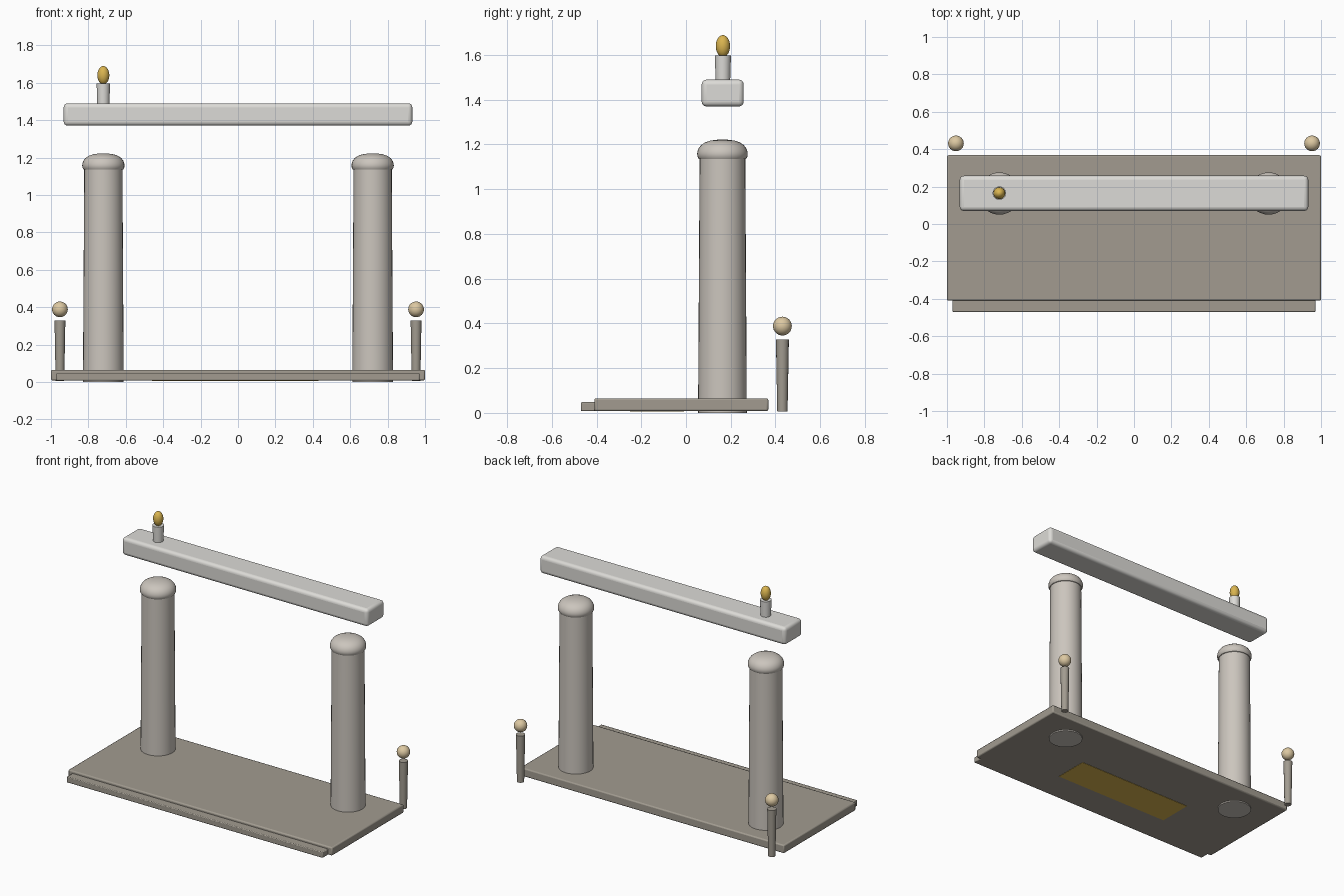
import bpy, math

if "Cube" in bpy.data.objects:
    bpy.data.objects.remove(bpy.data.objects["Cube"])


def material(name, rgb):
    m = bpy.data.materials.new(name)
    m.diffuse_color = (*rgb, 1)
    m.use_nodes = True
    m.node_tree.nodes["Principled BSDF"].inputs["Base Color"].default_value = m.diffuse_color
    return m


PALE = material("pale_stone", (0.72, 0.71, 0.68))
WARM = material("warm_stone", (0.60, 0.56, 0.51))
DARK = material("dark_stone", (0.36, 0.33, 0.28))
GOLD = material("gold", (0.70, 0.46, 0.08))
SAND = material("sand", (0.72, 0.58, 0.36))


def finish(obj, name, mat):
    obj.name = name
    obj.data.materials.append(mat)
    bpy.ops.object.shade_smooth_by_angle(angle=math.radians(35))
    return obj


def box(name, lo, hi, bevel, mat, segments=3):
    bpy.ops.mesh.primitive_cube_add(
        size=1, location=[(a + b) / 2 for a, b in zip(lo, hi)])
    o = bpy.context.object
    o.scale = [b - a for a, b in zip(lo, hi)]
    bpy.ops.object.transform_apply(location=False, rotation=False)
    if bevel:
        b = o.modifiers.new("bevel", "BEVEL")
        b.width, b.segments = bevel, segments
    return finish(o, name, mat)


def tapered(name, x, y, z0, z1, r0, r1, mat, sides=32):
    bpy.ops.mesh.primitive_cone_add(vertices=sides, radius1=r0, radius2=r1,
                                    depth=z1 - z0, location=(x, y, (z0 + z1) / 2))
    return finish(bpy.context.object, name, mat)


def ellipsoid(name, x, y, z, r, rz, mat):
    bpy.ops.mesh.primitive_uv_sphere_add(segments=24, ring_count=16, radius=1,
                                         location=(x, y, z))
    o = bpy.context.object
    o.scale = (r, r, rz)
    bpy.ops.object.transform_apply(location=False, rotation=False)
    return finish(o, name, mat)


def lathe(name, x, y, profile, mat, sides=32):
    verts, faces, n = [], [], len(profile)
    for i in range(sides):
        a = 2 * math.pi * i / sides
        verts += [(r * math.cos(a), r * math.sin(a), z) for r, z in profile]
    for i in range(sides):
        j = (i + 1) % sides
        faces += [(i * n + k, j * n + k, j * n + k + 1, i * n + k + 1)
                  for k in range(n - 1)]
    faces.append([i * n for i in reversed(range(sides))])
    faces.append([i * n + n - 1 for i in range(sides)])
    me = bpy.data.meshes.new(name)
    me.from_pydata(verts, [], faces)
    o = bpy.data.objects.new(name, me)
    bpy.context.collection.objects.link(o)
    bpy.ops.object.select_all(action='DESELECT')
    o.select_set(True)
    bpy.context.view_layer.objects.active = o
    o.location = (x, y, 0)
    return finish(o, name, mat)


# Floor slab, front step and the inlay just showing underneath
box("floor_slab", (-1, -0.41, 0.008), (1, 0.368, 0.065), 0.008, DARK, 2)
box("front_step", (-0.97, -0.47, 0.008), (0.97, -0.38, 0.048), 0.005, DARK, 2)
box("floor_inlay", (-0.46, -0.25, 0.006), (0.43, -0.01, 0.05), 0, GOLD)

# Column cap: rounded rim under a low dome
cap = [(0.095, 1.132), (0.106, 1.136), (0.112, 1.146), (0.113, 1.158),
       (0.112, 1.168), (0.107, 1.182), (0.096, 1.197), (0.078, 1.209),
       (0.055, 1.217), (0.028, 1.221), (0.004, 1.222)]

for side, s in (("left", -1), ("right", 1)):
    tapered(f"{side}_column", s * 0.72, 0.163, 0, 1.15, 0.109, 0.102, WARM)
    lathe(f"{side}_column_cap", s * 0.72, 0.163, cap, WARM)
    # Back posts with floating balls
    tapered(f"{side}_post", s * 0.952, 0.431, 0.006, 0.328, 0.023, 0.029, DARK, 16)
    ellipsoid(f"{side}_post_ball", s * 0.952, 0.431, 0.388, 0.042, 0.042, SAND)

# Floating lintel
box("lintel", (-0.932, 0.07, 1.37), (0.932, 0.258, 1.49), 0.022, PALE, 4)

# Candle and flame
tapered("candle", -0.72, 0.165, 1.47, 1.597, 0.032, 0.036, PALE, 24)
ellipsoid("flame", -0.72, 0.165, 1.64, 0.032, 0.049, GOLD)
